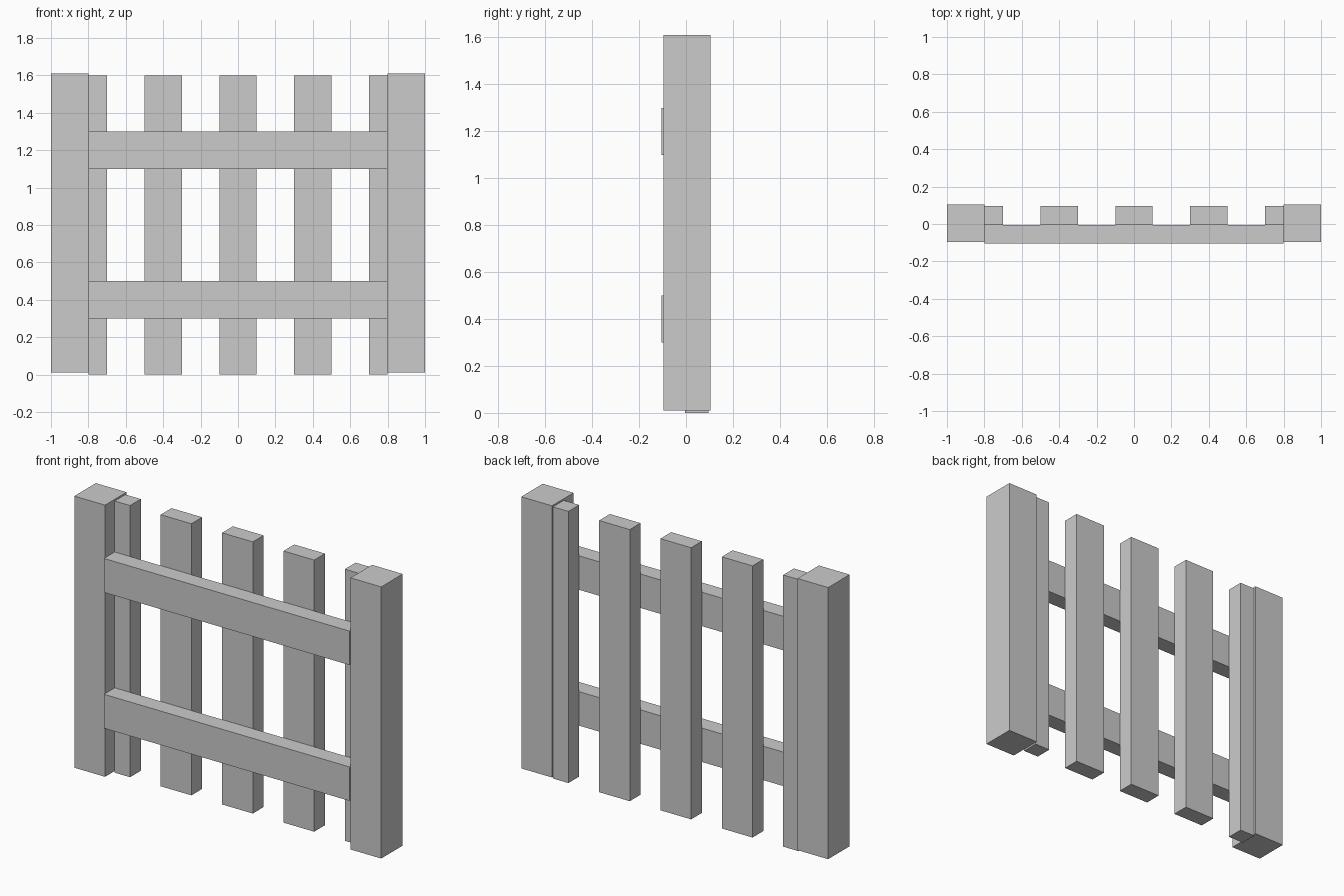
import bpy

if "Cube" in bpy.data.objects:
    bpy.data.objects.remove(bpy.data.objects["Cube"])


def box(name, x, y, z):
    """Add a box spanning the given (min, max) ranges."""
    spans = (x, y, z)
    bpy.ops.mesh.primitive_cube_add(size=1, location=[(a + b) / 2 for a, b in spans])
    obj = bpy.context.object
    obj.name = name
    obj.scale = [b - a for a, b in spans]
    bpy.ops.object.transform_apply(location=False, rotation=False, scale=True)
    return obj


# Square end posts, raised slightly above the slats
for side, x0 in (("left", -1.0), ("right", 0.8)):
    box(f"{side}_post", (x0, x0 + 0.2), (-0.095, 0.105), (0.01, 1.61))

# Horizontal rails on the front
for level, z0 in (("lower", 0.3), ("upper", 1.1)):
    box(f"{level}_rail", (-0.8, 0.8), (-0.105, -0.005), (z0, z0 + 0.2))

# Vertical slats behind the rails; the outer two are half width against the posts
for i in range(5):
    cx = -0.8 + 0.4 * i
    x = (max(cx - 0.1, -0.8), min(cx + 0.1, 0.8))
    box(f"slat_{i + 1}", x, (-0.005, 0.095), (0.0, 1.6))
